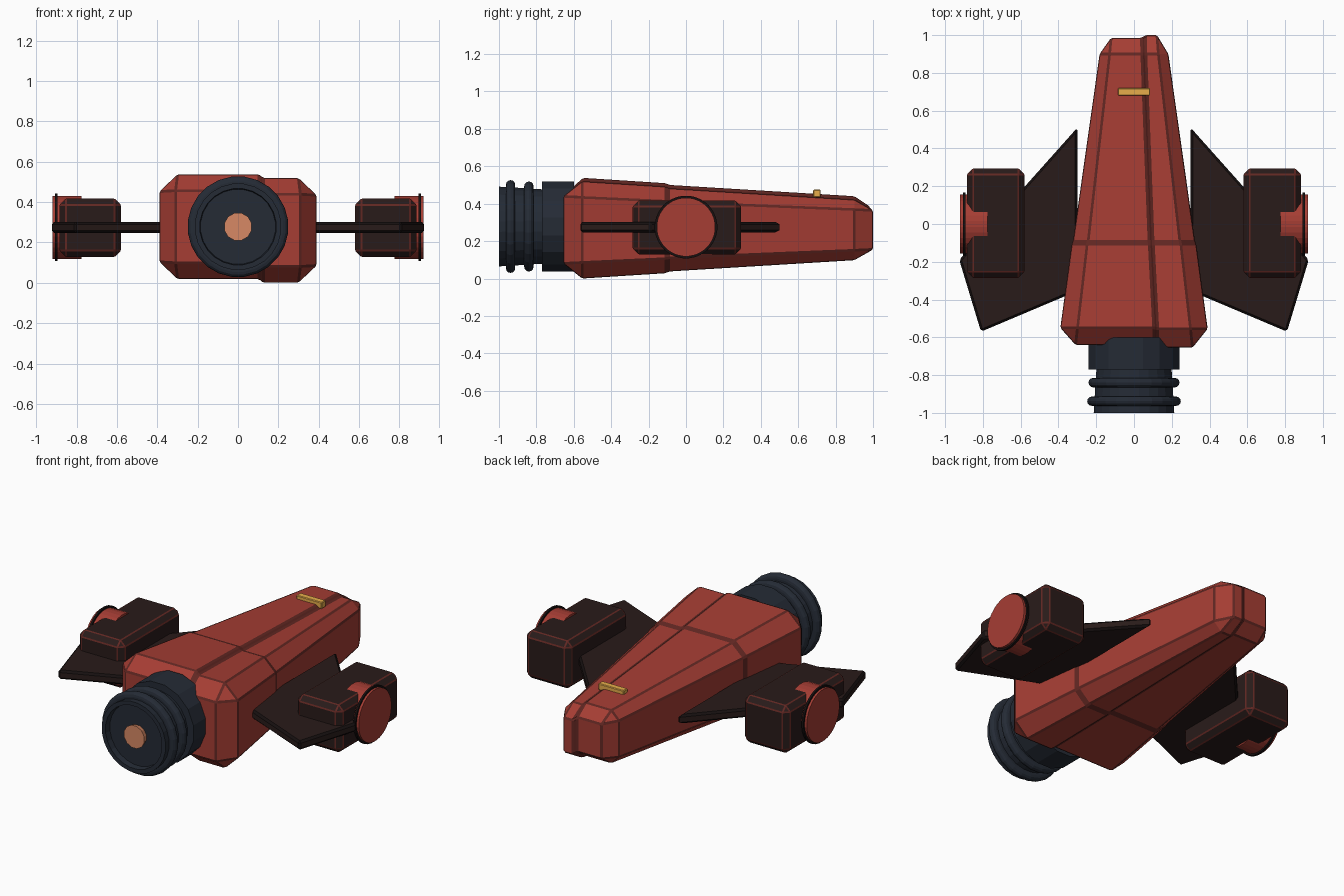
import bpy, bmesh
from math import pi, radians, sin, cos
from mathutils import Matrix

if "Cube" in bpy.data.objects:
    bpy.data.objects.remove(bpy.data.objects["Cube"])

CZ = 0.278  # height of the ship's long axis


def mat(name, r, g, b):
    m = bpy.data.materials.new(name)
    m.diffuse_color = (r, g, b, 1)
    m.use_nodes = True
    m.node_tree.nodes["Principled BSDF"].inputs["Base Color"].default_value = m.diffuse_color
    return m


RED = mat("red", 0.38, 0.047, 0.034)
DARK_RED = mat("dark_red", 0.12, 0.02, 0.016)
BROWN = mat("dark_brown", 0.022, 0.011, 0.010)
NAVY = mat("navy", 0.018, 0.024, 0.036)
BLACK = mat("black", 0.008, 0.005, 0.005)
ORANGE = mat("orange", 0.55, 0.13, 0.03)
TAN = mat("tan", 0.68, 0.25, 0.13)
GOLD = mat("gold", 0.8, 0.42, 0.07)


def make(name, bm, *mats):
    bmesh.ops.recalc_face_normals(bm, faces=bm.faces)
    me = bpy.data.meshes.new(name)
    bm.to_mesh(me)
    bm.free()
    for m in mats:
        me.materials.append(m)
    ob = bpy.data.objects.new(name, me)
    bpy.context.collection.objects.link(ob)
    return ob


def bevel(ob, width, material=-1, angle=18):
    b = ob.modifiers.new("edge", "BEVEL")
    b.width, b.segments, b.material = width, 1, material
    b.limit_method, b.angle_limit = "ANGLE", radians(angle)


def box(name, center, size, *mats):
    bm = bmesh.new()
    bmesh.ops.create_cube(bm, size=1, matrix=Matrix.Translation(center) @ Matrix.Diagonal((*size, 1)))
    return make(name, bm, *mats)


def lathe(name, profile, n, material, axis="Y", z=CZ):
    """Revolve (position, radius) points about a Y or X axis at height z."""
    bm = bmesh.new()
    rings = []
    for p, r in profile:
        ring = []
        for i in range(n):
            a = 2 * pi * (i + 0.5) / n
            u, v = r * cos(a), z + r * sin(a)
            ring.append(bm.verts.new((u, p, v) if axis == "Y" else (p, u, v)))
        rings.append(ring)
    for a, b in zip(rings, rings[1:]):
        for i in range(n):
            j = (i + 1) % n
            bm.faces.new((a[i], a[j], b[j], b[i]))
    bm.faces.new(rings[0])
    bm.faces.new(rings[-1])
    return make(name, bm, material)


# Hull: tapered chamfered body with a stepped panel along the right side
def hull():
    d, w = 0.018, 0.01
    # y, y shift of right panel, outer x, inner x, outer z, inner z, seam x
    stations = [
        (-0.64, -0.015, 0.31, 0.31, 0.18, 0.18, 0.115),
        (-0.55, -0.005, 0.39, 0.30, 0.260, 0.175, 0.115),
        (-0.115, 0, 0.331, 0.25, 0.232, 0.155, 0.092),
        (-0.085, 0, 0.322, 0.243, 0.222, 0.15, 0.09),
        (0.90, 0, 0.182, 0.13, 0.162, 0.11, 0.052),
        (0.985, 0.015, 0.122, 0.122, 0.105, 0.105, 0.05),
    ]
    bm = bmesh.new()
    rings = []
    for y, dy, ox, ix, oz, iz, s in stations:
        left = [(s - w, -oz), (-ix, -oz), (-ox, -iz), (-ox, iz), (-ix, oz), (s - w, oz)]
        right = [(s + w, oz), (ix, oz), (ox, iz), (ox, -iz), (ix, -oz), (s + w, -oz)]
        rings.append([bm.verts.new((x, y, CZ + z)) for x, z in left]
                     + [bm.verts.new((x, y + dy, CZ + z - d)) for x, z in right])
    for k, (a, b) in enumerate(zip(rings, rings[1:])):
        for i in range(12):
            j = (i + 1) % 12
            f = bm.faces.new((a[i], a[j], b[j], b[i]))
            f.material_index = int(k == 2 or i in (5, 11))
    for r in (rings[0], rings[-1]):
        bm.faces.new(r[:6])
        bm.faces.new(r[6:])
        bm.faces.new((r[5], r[6], r[11], r[0])).material_index = 1
    bmesh.ops.remove_doubles(bm, verts=bm.verts, dist=0.001)
    ob = make("hull", bm, RED, DARK_RED)
    bevel(ob, 0.008, 1)


hull()

# Engine: collar, hollow nozzle, two ribs, glowing plate and inner cone
lathe("engine_collar", [(-0.77, 0.245), (-0.60, 0.245)], 16, NAVY)
nozzle = [(-0.76, 0.20), (-0.88, 0.208), (-1.0, 0.215), (-1.0, 0.19), (-0.90, 0.18), (-0.80, 0.176)]
lathe("engine_nozzle", nozzle, 24, NAVY)
for i, (y, r) in enumerate([(-0.84, 0.218), (-0.938, 0.225)]):
    ring = [(y + 0.025 * cos(a), r + 0.025 * sin(a)) for a in (pi * k / 6 for k in range(7))]
    lathe(f"nozzle_rib_{i + 1}", ring, 24, NAVY)
lathe("engine_glow", [(-0.815, 0.177), (-0.79, 0.177)], 24, ORANGE)
lathe("engine_cone", [(-0.995, 0.07), (-0.80, 0.02)], 12, TAN)

# Marker bar on the nose
bevel(box("nose_marker", (0, 0.70, 0.455), (0.17, 0.04, 0.04), GOLD), 0.004)

for s, side in ((-1, "left"), (1, "right")):
    # Swept flat wing
    bm = bmesh.new()
    outline = [(0.30, 0.51), (0.925, -0.19), (0.81, -0.57), (0.36, -0.38), (0.25, -0.34), (0.25, 0.0), (0.30, 0.0)]
    face = bm.faces.new([bm.verts.new((s * x, y, 0.247)) for x, y in outline])
    ext = bmesh.ops.extrude_face_region(bm, geom=[face])
    bmesh.ops.translate(bm, vec=(0, 0, 0.055),
                        verts=[g for g in ext["geom"] if isinstance(g, bmesh.types.BMVert)])
    bevel(make(f"{side}_wing", bm, BROWN, BLACK), 0.012, 1)

    # Chamfered pod with thin red edge lines
    pod = box(f"{side}_pod", (s * 0.732, 0.005, 0.273), (0.305, 0.58, 0.29), BROWN, DARK_RED)
    bevel(pod, 0.032)
    bevel(pod, 0.005, 1)

    # Round pod cap with a thin dark rim
    lathe(f"{side}_pod_cap", [(s * 0.775, 0.157), (s * 0.92, 0.157)], 32, RED, "X", 0.275)
    lathe(f"{side}_pod_rim", [(s * 0.893, 0.168), (s * 0.906, 0.168)], 32, BLACK, "X", 0.275)
